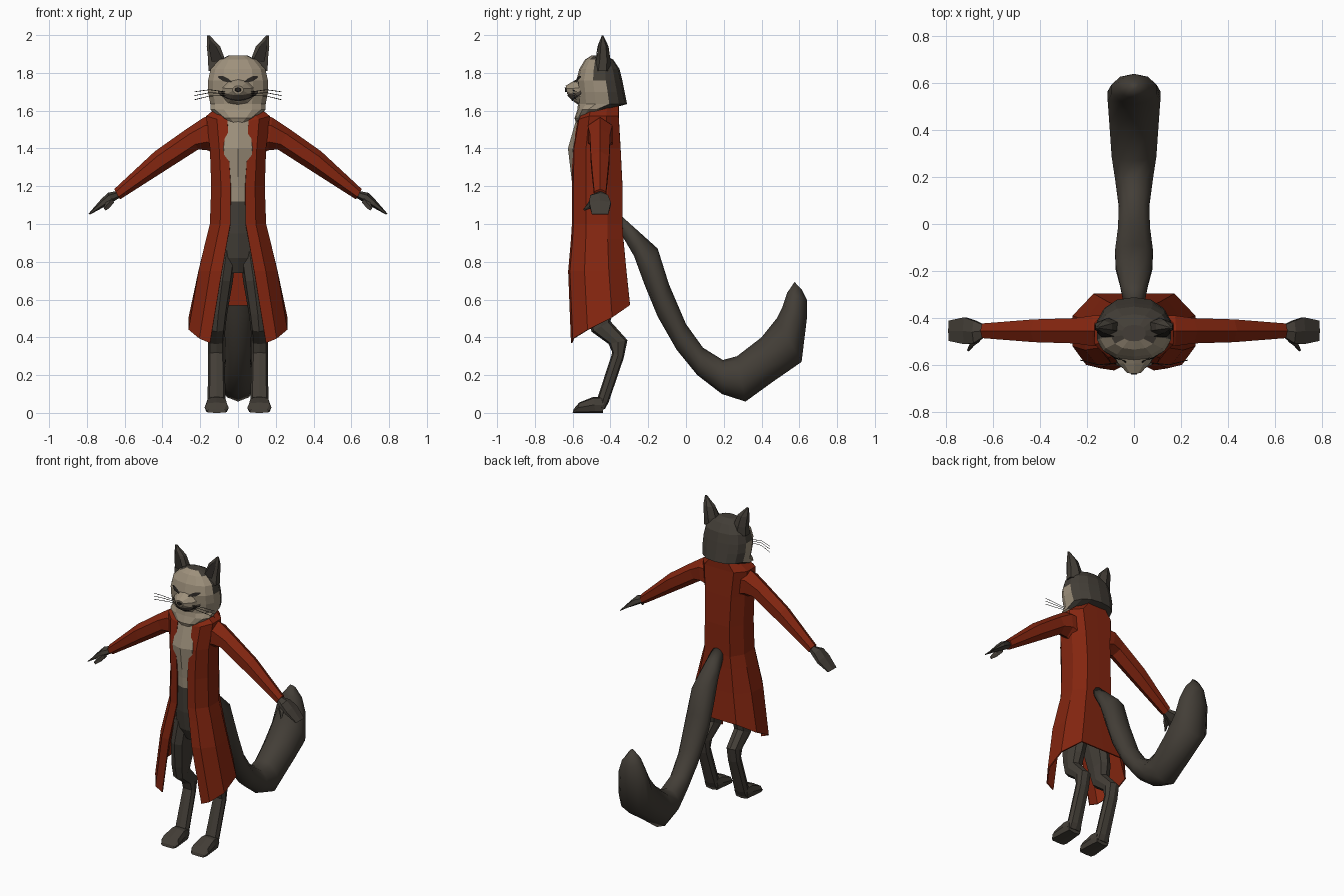
import bpy, bmesh, math
from mathutils import Vector
from mathutils.bvhtree import BVHTree


def colour(name, rgb):
    m = bpy.data.materials.new(name)
    m.diffuse_color = (*rgb, 1)
    return m


RED = colour("coat red", (0.23, 0.019, 0.005))
FUR = colour("grey fur", (0.056, 0.048, 0.038))
CREAM = colour("cream fur", (0.34, 0.28, 0.20))
DARK = colour("dark detail", (0.022, 0.019, 0.016))
MOUTH = colour("mouth brown", (0.085, 0.068, 0.052))


def make(name, verts, faces, mats, rule=None, mirror=False, smooth=False):
    """Mesh object with optional colour rule on face centres and x mirroring."""
    me = bpy.data.meshes.new(name)
    me.from_pydata([tuple(v) for v in verts], [], faces)
    bm = bmesh.new()
    bm.from_mesh(me)
    bmesh.ops.recalc_face_normals(bm, faces=bm.faces)
    for f in bm.faces:
        f.smooth = smooth
        if rule:
            f.material_index = rule(f.calc_center_median())
    bm.to_mesh(me)
    bm.free()
    for m in mats:
        me.materials.append(m)
    ob = bpy.data.objects.new(name, me)
    bpy.context.collection.objects.link(ob)
    if mirror:
        ob.modifiers.new("Mirror", 'MIRROR')
    return ob


def tube(name, rings, mats, axis=(1, 0, 0), n=8, power=1.0, **kw):
    """Loft of oval rings; each ring is (point a, opposite point b, half width)."""
    axis, verts, faces = Vector(axis), [], []

    def bend(v):
        return math.copysign(abs(v) ** power, v) if abs(v) > 1e-6 else 0
    for a, b, w in rings:
        a, b = Vector(a), Vector(b)
        mid = (a + b) / 2
        for i in range(n):
            t = 2 * math.pi * i / n
            verts.append(mid + (a - mid) * bend(math.cos(t)) + axis * w * bend(math.sin(t)))
    for r in range(len(rings) - 1):
        for i in range(n):
            j = (i + 1) % n
            faces.append((r * n + i, r * n + j, (r + 1) * n + j, (r + 1) * n + i))
    faces += [tuple(range(n)), tuple(range(len(verts) - n, len(verts)))]
    return make(name, verts, faces, mats, **kw)


def side(rows, x=None):
    """Rings from side profile rows: (ya, za, yb, zb, half width[, x centre])."""
    return [((r[5] if len(r) > 5 else 0, r[0], r[1]),
             (r[5] if len(r) > 5 else 0, r[2], r[3]), r[4]) for r in rows]


def level(rows):
    """Horizontal rings: (z, half width, y front, y back)."""
    return [((0, f, z), (0, b, z), w) for z, w, f, b in rows]


# Torso with cream chest
tube("torso", level([
    (1.60, .06, -.56, -.40), (1.54, .11, -.585, -.39), (1.40, .125, -.625, -.38),
    (1.25, .12, -.607, -.37), (1.19, .12, -.60, -.37), (1.12, .12, -.595, -.37),
    (.95, .12, -.59, -.37), (.82, .125, -.57, -.37), (.74, .05, -.53, -.40)]),
    [FUR, CREAM], n=10, rule=lambda c: int(c.z > 1.12 and c.y < -.45))

# Long coat: open front, flared hem rising to the back
rows = [  # z front, z side, z back, opening x, side x, y front, y back
    (1.57, 1.63, 1.64, .05, .085, -.55, -.36), (1.545, 1.57, 1.57, .055, .165, -.57, -.36),
    (1.40, 1.40, 1.40, .05, .145, -.597, -.35), (1.20, 1.20, 1.20, .038, .138, -.60, -.34),
    (1.00, 1.00, 1.00, .04, .145, -.60, -.34), (.92, .92, .92, .055, .165, -.605, -.335),
    (.75, .75, .76, .085, .205, -.62, -.32), (.37, .44, .57, .148, .258, -.605, -.30)]
verts, faces = [], []
for zf, zs, zb, xo, xs, yf, yb in rows:
    d = yb - yf
    verts += [(xo, yf, zf), (xo + .5 * (xs - xo), yf + .03 * d, (zf * 2 + zs) / 3),
              (xs, yf + .28 * d, zs), (xs, yf + .7 * d, (zs + zb) / 2),
              (.66 * xs, yb, zb), (0, yb, zb)]
for r in range(len(rows) - 1):
    for i in range(5):
        k = r * 6 + i
        faces.append((k, k + 1, k + 7, k + 6))
coat = make("coat", verts, faces, [RED], mirror=True)
thick = coat.modifiers.new("Thickness", 'SOLIDIFY')
thick.thickness = .008
thick.offset = 0

# Sleeves
Y = -.455
tube("sleeve", [((.10, Y, 1.57), (.10, Y, 1.36), .075), ((.18, Y, 1.565), (.16, Y, 1.39), .075),
                ((.27, Y, 1.505), (.21, Y, 1.395), .062), ((.44, Y, 1.385), (.39, Y, 1.28), .056),
                ((.655, Y, 1.185), (.625, Y, 1.13), .036)],
     [RED], axis=(0, 1, 0), n=6, mirror=True)

# Paws of the arms: flat palm with fingers and a thumb
tube("hand", [((.64, Y, 1.175), (.625, Y, 1.14), .025), ((.69, -.46, 1.165), (.665, -.46, 1.115), .055),
              ((.73, -.455, 1.125), (.71, -.455, 1.09), .066), ((.792, -.455, 1.054), (.783, -.455, 1.05), .05)],
     [FUR], axis=(0, 1, 0), n=6, mirror=True)
tube("thumb", [((.67, -.49, 1.145), (.655, -.49, 1.11), .018), ((.70, -.51, 1.115), (.68, -.51, 1.08), .016),
               ((.712, -.538, 1.085), (.70, -.538, 1.07), .005)],
     [FUR], axis=(0, 1, 0), n=5, mirror=True)

# Legs with bent hocks, then feet
tube("leg", side([
    (-.56, .86, -.38, .92, .055, .06), (-.57, .70, -.37, .68, .055, .083),
    (-.53, .52, -.38, .56, .05, .105), (-.50, .43, -.40, .485, .046, .112),
    (-.41, .365, -.31, .385, .043, .115), (-.39, .32, -.33, .29, .043, .115),
    (-.465, .09, -.41, .055, .048, .113), (-.46, .03, -.43, .02, .05, .113)]),
    [FUR], n=8, power=.75, mirror=True)
tube("foot", [((.113, -.43, .085), (.113, -.44, 0), .05), ((.113, -.49, .085), (.113, -.48, 0), .055),
              ((.113, -.565, .055), (.113, -.58, 0), .064), ((.113, -.595, .02), (.113, -.60, 0), .05)],
     [FUR], n=8, power=.5, mirror=True)

# Bushy tail
tube("tail", side([
    (-.345, 1.045, -.345, .95, .045), (-.25, .96, -.275, .83, .062), (-.15, .87, -.22, .68, .082),
    (-.09, .68, -.15, .51, .085), (.0, .47, -.05, .335, .072), (.09, .345, .06, .20, .068),
    (.195, .28, .19, .10, .085), (.27, .30, .315, .06, .10), (.40, .40, .46, .165, .11),
    (.48, .50, .612, .27, .118), (.51, .56, .64, .50, .10), (.535, .635, .64, .60, .065),
    (.575, .693, .615, .65, .02)]), [FUR], n=10, smooth=True)

# Head: cream mask in front, grey hood behind
head = tube("head", level([
    (1.53, .035, -.58, -.50), (1.56, .085, -.59, -.47), (1.605, .15, -.575, -.42),
    (1.635, .15, -.572, -.312), (1.70, .162, -.575, -.325), (1.76, .162, -.58, -.337),
    (1.82, .148, -.565, -.352), (1.87, .10, -.535, -.385), (1.892, .05, -.50, -.43)]),
    [FUR, CREAM], n=14, power=.85,
    rule=lambda c: int(c.y < (-.50 if c.z > 1.79 else -.44) or c.z < 1.6))
muzzle = tube("muzzle", side([
    (-.54, 1.785, -.54, 1.61, .10), (-.595, 1.757, -.59, 1.645, .072), (-.637, 1.732, -.63, 1.69, .03)]),
    [CREAM], n=10)
tube("nose", side([(-.62, 1.727, -.62, 1.695, .026), (-.642, 1.722, -.64, 1.70, .014)]), [DARK], n=6)

# Ears with darker inner plates
tube("ear", [((.105, -.485, 1.81), (.105, -.40, 1.81), .06), ((.113, -.475, 1.87), (.113, -.40, 1.87), .052),
             ((.130, -.465, 1.94), (.130, -.41, 1.94), .041), ((.157, -.446, 1.998), (.157, -.438, 1.998), .008)],
     [FUR], n=6, mirror=True)
make("inner_ear", [(.075, -.482, 1.86), (.14, -.482, 1.86), (.153, -.468, 1.93), (.155, -.452, 1.985),
                   (.115, -.468, 1.94)], [(0, 1, 2, 3, 4)], [DARK], mirror=True)

# Face plates laid on the head surface
trees = [BVHTree.FromPolygons([v.co for v in o.data.vertices], [p.vertices[:] for p in o.data.polygons])
         for o in (head, muzzle)]


def strip(name, pairs, mat, mirror=False):
    """Strip of quads in front view (x, z low, z high) laid on the face."""
    verts = []
    for x, lo, hi in pairs:
        for z in (lo, hi):
            hits = [t.ray_cast(Vector((x, -2, z)), Vector((0, 1, 0)))[0] for t in trees]
            verts.append((x, min(h.y for h in hits if h) - .006, z))
    faces = [(2 * i, 2 * i + 2, 2 * i + 3, 2 * i + 1) for i in range(len(pairs) - 1)]
    return make(name, verts, faces, [mat], mirror=mirror)


strip("eye", [(.035, 1.752, 1.756), (.055, 1.75, 1.772), (.08, 1.757, 1.784), (.105, 1.775, 1.782)],
      DARK, mirror=True)
smile = [(i / 8 * .105, 1.657 + .04 * (i / 8) ** 2, 1.682 + .026 * (i / 8) ** 2) for i in range(9)]
strip("mouth", smile, MOUTH, mirror=True)
strip("mouth_line", [(x, lo - .006, lo + .002) for x, lo, hi in smile], DARK, mirror=True)

# Whiskers
for k, dz in enumerate((-.022, 0, .02)):
    p, q, e = [Vector(c) for c in ((.06, -.59, 1.69 + dz * .4), (.15, -.60, 1.695 + dz * .8),
                                   (.23, -.58, 1.68 + dz))]
    up = Vector((0, 0, .0018))
    tube(f"whisker_{k + 1}", [(c + up, c - up, .0018) for c in (p, q, e)], [DARK],
         axis=(0, 1, 0), n=4, mirror=True)
